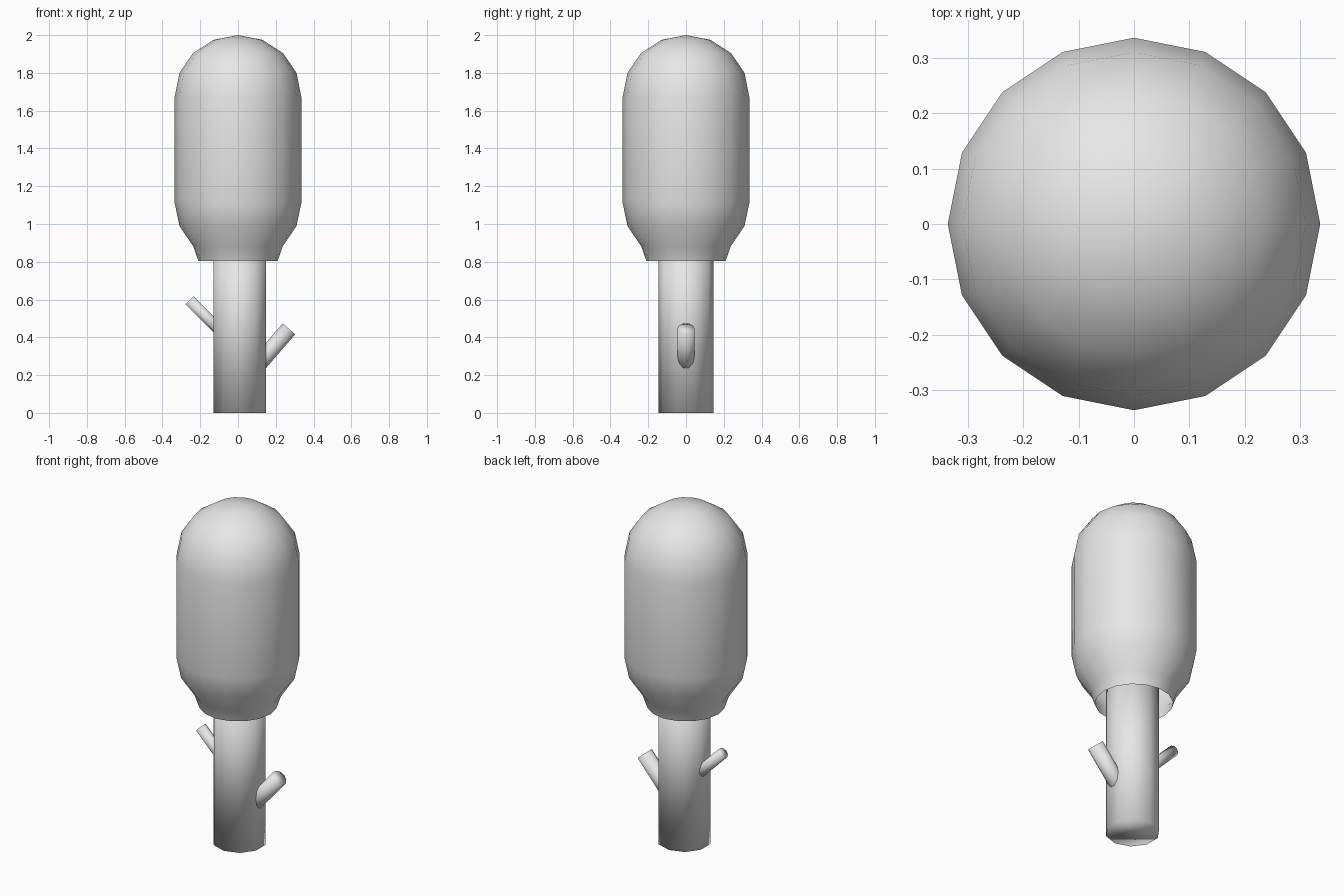
import bpy
import bmesh
import math
from mathutils import Vector

cube = bpy.data.objects.get("Cube")
if cube:
    bpy.data.objects.remove(cube, do_unlink=True)

grey = bpy.data.materials.new("light grey")
grey.use_nodes = True
colour = (0.8, 0.8, 0.8, 1)
grey.diffuse_color = colour
grey.node_tree.nodes["Principled BSDF"].inputs["Base Color"].default_value = colour


def finish(bm, name):
    """Turn a bmesh into a smooth-shaded grey object."""
    bmesh.ops.recalc_face_normals(bm, faces=bm.faces)
    for face in bm.faces:
        face.smooth = True
    mesh = bpy.data.meshes.new(name)
    bm.to_mesh(mesh)
    bm.free()
    mesh.materials.append(grey)
    obj = bpy.data.objects.new(name, mesh)
    bpy.context.collection.objects.link(obj)
    return obj


def cylinder(name, start, end, radius, sides=10):
    """Closed cylinder between two points."""
    start, end = Vector(start), Vector(end)
    axis = end - start
    bm = bmesh.new()
    bmesh.ops.create_cone(bm, cap_ends=True, segments=sides, radius1=radius,
                          radius2=radius, depth=axis.length)
    obj = finish(bm, name)
    obj.location = (start + end) / 2
    obj.rotation_euler = Vector((0, 0, 1)).rotation_difference(axis).to_euler()
    return obj


def lathe(name, profile, sides):
    """Revolve a profile of (radius, height) around the z axis."""
    bm = bmesh.new()
    points = [bm.verts.new((r, 0, z)) for r, z in profile]
    edges = [bm.edges.new(pair) for pair in zip(points, points[1:])]
    bmesh.ops.spin(bm, geom=points + edges, cent=(0, 0, 0), axis=(0, 0, 1),
                   angle=math.tau, steps=sides, use_duplicate=False)
    bmesh.ops.remove_doubles(bm, verts=bm.verts, dist=0.0005)
    return finish(bm, name)


# Foliage: tall capsule, pinched and open at the bottom
lathe("foliage", [(0.21, 0.805), (0.236, 0.88), (0.31, 0.99), (0.336, 1.115),
                  (0.336, 1.67), (0.31, 1.8), (0.238, 1.905), (0.129, 1.975),
                  (0, 2)], 16)

# Trunk
cylinder("trunk", (0.01, 0, 0), (0.01, 0, 1.0), 0.146)

# Branch stubs rising from the trunk
cylinder("left_branch", (0.05, 0, 0.19), (0.27, 0, 0.445), 0.046)
cylinder("right_branch", (-0.04, 0.02, 0.38), (-0.257, 0.02, 0.597), 0.032)
